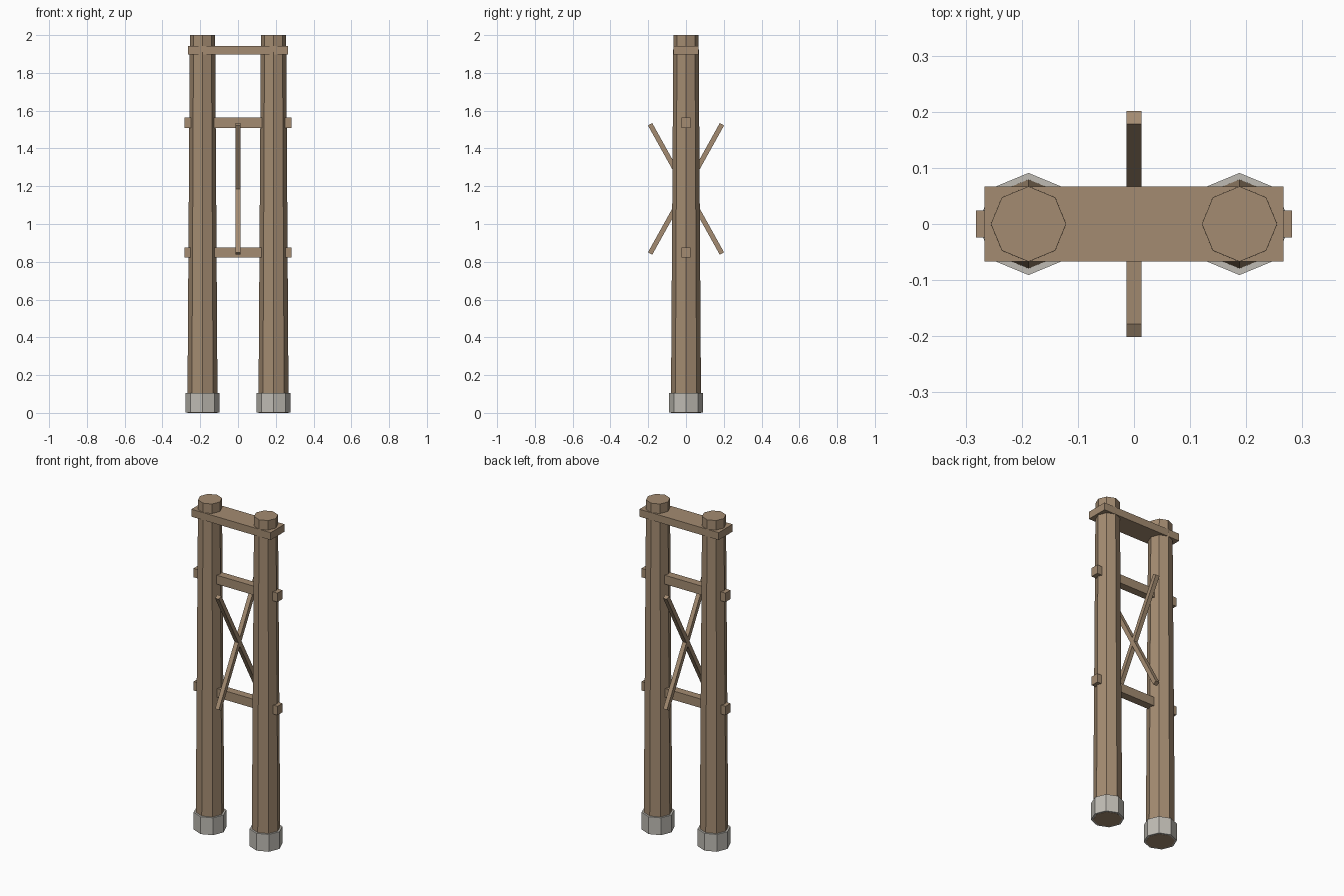
import bpy
import math
from mathutils import Matrix

if "Cube" in bpy.data.objects:
    bpy.data.objects.remove(bpy.data.objects["Cube"])


def material(name, rgb):
    m = bpy.data.materials.new(name)
    m.diffuse_color = (*rgb, 1.0)
    m.use_nodes = True
    m.node_tree.nodes["Principled BSDF"].inputs["Base Color"].default_value = m.diffuse_color
    return m


wood = material("weathered_wood", (0.37, 0.26, 0.165))
stone = material("pale_stone", (0.52, 0.50, 0.455))


def post(name, x, r_bottom, r_top, z0, z1, mat):
    # eight-sided flat-shaded column with corners on the axes
    bpy.ops.mesh.primitive_cone_add(vertices=8, radius1=r_bottom, radius2=r_top,
                                    depth=z1 - z0, location=(x, 0, (z0 + z1) / 2))
    ob = bpy.context.object
    ob.name = name
    ob.data.materials.append(mat)


def beam(name, size, z, tilt=0.0):
    bpy.ops.mesh.primitive_cube_add(size=1)
    ob = bpy.context.object
    ob.name = name
    ob.data.transform(Matrix.Rotation(tilt, 4, 'X') @ Matrix.Diagonal((*size, 1)))
    ob.location.z = z
    ob.data.materials.append(wood)


# Tapered posts standing in stone footings
for side, x in (("left", -0.188), ("right", 0.188)):
    post(side + "_post", x, 0.08, 0.067, 0.0, 2.0, wood)
    post(side + "_footing", x, 0.091, 0.091, 0.001, 0.106, stone)

# Wide cap beam and two narrow tie beams through the posts
beam("cap_beam", (0.532, 0.134, 0.045), 1.92)
beam("lower_tie", (0.564, 0.048, 0.054), 0.849)
beam("upper_tie", (0.564, 0.048, 0.054), 1.536)

# Crossed braces running front to back between the ties
angle = math.atan2(0.38, 0.684)
for name, s in (("front_brace", 1), ("back_brace", -1)):
    beam(name, (0.026, 0.026, math.hypot(0.38, 0.684)), 1.186, s * angle)
